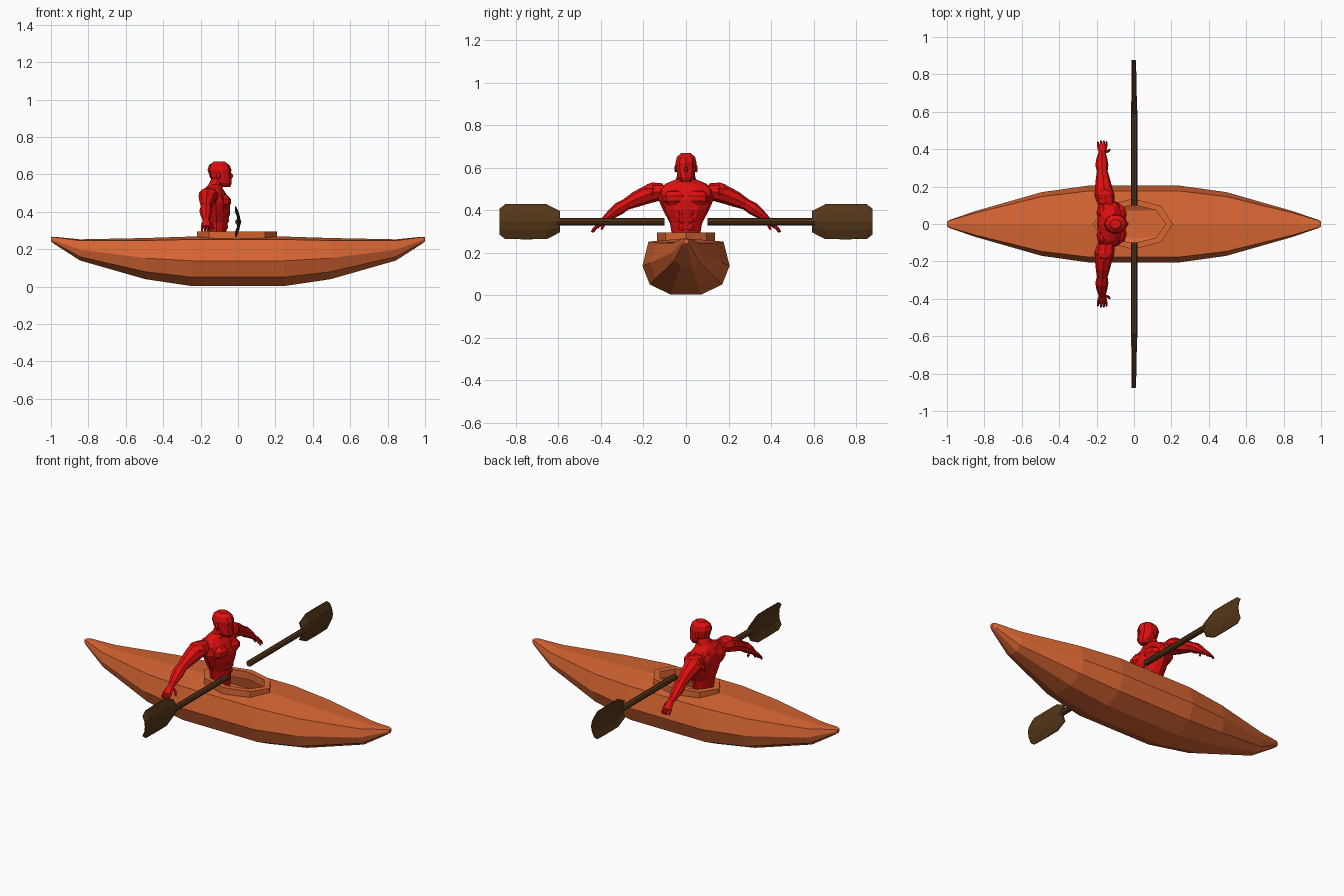
import bpy, bmesh, math
from mathutils import Vector

if "Cube" in bpy.data.objects:
    bpy.data.objects.remove(bpy.data.objects["Cube"])


def material(name, rgb):
    m = bpy.data.materials.new(name)
    m.diffuse_color = (*rgb, 1)
    m.use_nodes = True
    m.node_tree.nodes["Principled BSDF"].inputs["Base Color"].default_value = m.diffuse_color
    return m


ORANGE = material("orange_hull", (0.70, 0.135, 0.034))
RED = material("red_figure", (0.72, 0.005, 0.005))
BROWN = material("dark_brown_paddle", (0.09, 0.037, 0.009))


def make(name, bm, mat, mirror=False):
    bmesh.ops.recalc_face_normals(bm, faces=bm.faces)
    me = bpy.data.meshes.new(name)
    bm.to_mesh(me)
    bm.free()
    me.materials.append(mat)
    ob = bpy.data.objects.new(name, me)
    bpy.context.collection.objects.link(ob)
    if mirror:
        m = ob.modifiers.new("mirror", "MIRROR")
        m.use_axis = (False, True, False)
    return ob


def skin(bm, rings, caps=True):
    """Bridge equal-length closed rings of points."""
    vs = [[bm.verts.new(p) for p in r] for r in rings]
    n = len(vs[0])
    for a, b in zip(vs, vs[1:]):
        for i in range(n):
            bm.faces.new((a[i], a[(i + 1) % n], b[(i + 1) % n], b[i]))
    if caps:
        bm.faces.new(vs[0])
        bm.faces.new(vs[-1])
    return vs


def ellipse(c, u, v, n):
    c, u, v = Vector(c), Vector(u), Vector(v)
    return [c + u * math.cos(2 * math.pi * i / n) + v * math.sin(2 * math.pi * i / n)
            for i in range(n)]


def body_rings(rows, n):
    """Horizontal rings from (z, centre x, radius x, radius y)."""
    return [ellipse((x, 0, z), (rx, 0, 0), (0, ry, 0), n) for z, x, rx, ry in rows]


def limb(bm, path, n=8):
    """Tube along (x, y, z, radius x, radius across)."""
    rings = []
    for i, (x, y, z, rx, rv) in enumerate(path):
        a, b = path[max(i - 1, 0)], path[min(i + 1, len(path) - 1)]
        t = Vector((0, b[1] - a[1], b[2] - a[2])).normalized()
        rings.append(ellipse((x, y, z), (rx, 0, 0), Vector((0, -t.z, t.y)) * rv, n))
    skin(bm, rings)


def blob(bm, c, r):
    """Low-poly muscle."""
    vs = bmesh.ops.create_uvsphere(bm, u_segments=8, v_segments=5, radius=1)["verts"]
    for v in vs:
        v.co = Vector(c) + Vector([v.co[k] * r[k] for k in range(3)])


# hull: faceted section lofted through stations
section = [(0, 1), (0.86, 0.94), (1, 0.51), (0.83, 0.18), (0.35, 0)]
section += [(-u, v) for u, v in reversed(section[1:])]
half = [(0.245, 0.205, 0.003, 0.268), (0.495, 0.17, 0.04, 0.26),
        (0.845, 0.07, 0.14, 0.253), (0.985, 0.022, 0.23, 0.267), (1.0, 0.012, 0.242, 0.264)]
stations = [(-x, w, b, t) for x, w, b, t in reversed(half)] + half
bm = bmesh.new()
skin(bm, [[(x, u * w, b + v * (t - b)) for u, v in section] for x, w, b, t in stations])
hull = make("hull", bm, ORANGE)

# cockpit opening: cut the deck, then remove the cutter walls to leave a hollow shell
bm = bmesh.new()
skin(bm, [ellipse((-0.005, 0, z), (0.175, 0, 0), (0, 0.103, 0), 8) for z in (0.11, 0.4)])
cutter = make("cockpit_cutter", bm, ORANGE)
cutter.hide_render = True
mod = hull.modifiers.new("cockpit", "BOOLEAN")
mod.operation, mod.object, mod.solver = "DIFFERENCE", cutter, "EXACT"
bpy.context.view_layer.objects.active = hull
bpy.ops.object.modifier_apply(modifier=mod.name)
bpy.data.objects.remove(cutter)
bm = bmesh.new()
bm.from_mesh(hull.data)
inner = []
for f in bm.faces:
    c = f.calc_center_median()
    if abs(c.x) < 0.22 and abs(c.y) < 0.15 and 0.07 < c.z < 0.235:
        inner.append(f)
bmesh.ops.delete(bm, geom=inner, context="FACES")
bm.to_mesh(hull.data)
bm.free()

# raised rim around the cockpit
bm = bmesh.new()
rim = [(0.213, 0.136, 0.25), (0.213, 0.136, 0.294), (0.175, 0.103, 0.294), (0.175, 0.103, 0.25)]
skin(bm, [ellipse((-0.005, 0, z), (a, 0, 0), (0, b, 0), 8) for a, b, z in rim + rim[:1]], False)
bmesh.ops.remove_doubles(bm, verts=bm.verts, dist=1e-5)
make("cockpit_rim", bm, ORANGE)

# paddle shafts
PZ = 0.346
bm = bmesh.new()
skin(bm, [ellipse((0.001, y, PZ), (0.017, 0, 0), (0, 0, 0.017), 8) for y in (0.1, 0.61)])
make("paddle_shafts", bm, BROWN, True)

# paddle blades: thin, cupped cross-sections
bm = bmesh.new()
rings = []
for y, h, t in [(0.592, 0.05, 0.010), (0.655, 0.082, 0.009), (0.75, 0.083, 0.008),
                (0.85, 0.082, 0.005), (0.878, 0.06, 0.003)]:
    def bend(s):
        return 0.006 - 0.018 * s * s
    cols = (-1, -0.5, 0, 0.5, 1)
    rings.append([(bend(s) + t * (1 - 0.7 * abs(s)), y, PZ + s * h) for s in cols]
                 + [(bend(s) - t * (1 - 0.7 * abs(s)), y, PZ + s * h) for s in reversed(cols)])
skin(bm, rings)
make("paddle_blades", bm, BROWN, True)

# torso and neck
bm = bmesh.new()
skin(bm, body_rings([(0.22, -0.115, 0.05, 0.066), (0.29, -0.115, 0.052, 0.067),
                     (0.34, -0.115, 0.060, 0.076), (0.40, -0.117, 0.074, 0.108),
                     (0.45, -0.120, 0.078, 0.130), (0.495, -0.128, 0.066, 0.130),
                     (0.525, -0.130, 0.048, 0.095), (0.545, -0.120, 0.038, 0.047),
                     (0.58, -0.105, 0.036, 0.038)], 12))
make("torso", bm, RED)

# chest and back muscles
bm = bmesh.new()
blob(bm, (-0.078, 0.052, 0.455), (0.042, 0.058, 0.04))
blob(bm, (-0.165, 0.06, 0.465), (0.038, 0.06, 0.055))
for z in (0.32, 0.355, 0.39):
    blob(bm, (-0.068 + (z - 0.32) * 0.15, 0.02, z), (0.015, 0.019, 0.018))
make("torso_muscles", bm, RED, True)

# head with nose and ears
bm = bmesh.new()
skin(bm, body_rings([(0.532, -0.068, 0.026, 0.020), (0.553, -0.078, 0.044, 0.040),
                     (0.585, -0.093, 0.058, 0.047), (0.605, -0.097, 0.059, 0.050),
                     (0.625, -0.099, 0.064, 0.052), (0.650, -0.100, 0.055, 0.045),
                     (0.668, -0.100, 0.030, 0.025)], 10))
blob(bm, (-0.038, 0, 0.592), (0.011, 0.009, 0.016))
for s in (1, -1):
    blob(bm, (-0.105, s * 0.049, 0.595), (0.013, 0.006, 0.018))
make("head", bm, RED)

# arms: shoulder, biceps, elbow, forearm, wrist, palm
bm = bmesh.new()
limb(bm, [(-0.150, 0.105, 0.488, 0.045, 0.038), (-0.157, 0.150, 0.485, 0.054, 0.046),
          (-0.162, 0.190, 0.470, 0.047, 0.042), (-0.166, 0.235, 0.451, 0.039, 0.037),
          (-0.170, 0.283, 0.427, 0.029, 0.027), (-0.172, 0.315, 0.407, 0.035, 0.030),
          (-0.172, 0.350, 0.382, 0.029, 0.023), (-0.170, 0.385, 0.353, 0.018, 0.015),
          (-0.170, 0.405, 0.337, 0.026, 0.013), (-0.170, 0.422, 0.320, 0.027, 0.010)])
blob(bm, (-0.157, 0.158, 0.488), (0.054, 0.045, 0.042))
make("arms", bm, RED, True)

# fingers and thumb
bm = bmesh.new()
for x, reach in [(-0.192, -0.004), (-0.177, 0.002), (-0.162, 0.002), (-0.148, -0.002)]:
    limb(bm, [(x, 0.415, 0.326, 0.007, 0.007), (x, 0.432 + reach, 0.312, 0.007, 0.007),
              (x, 0.441 + reach, 0.297, 0.005, 0.005)], 5)
limb(bm, [(-0.150, 0.388, 0.345, 0.009, 0.009), (-0.136, 0.390, 0.325, 0.008, 0.008),
          (-0.130, 0.398, 0.308, 0.005, 0.005)], 5)
make("fingers", bm, RED, True)
